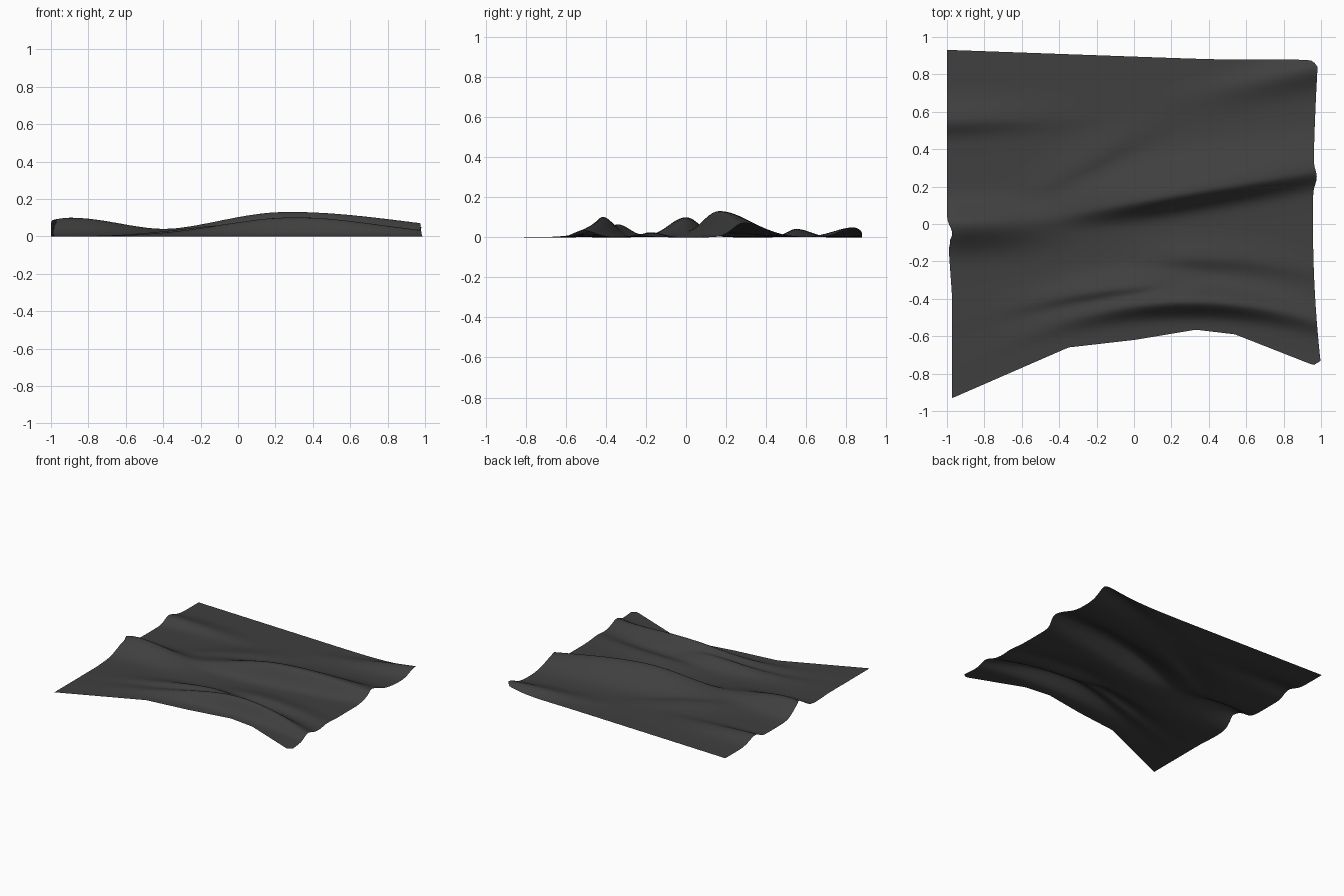
import bpy, bmesh, math

if "Cube" in bpy.data.objects:
    bpy.data.objects.remove(bpy.data.objects["Cube"])

N = 110
# Front hem y(x): a handful of points, smoothly joined
HEM = [(-.97, -.93), (-.35, -.66), (0, -.62), (.33, -.565), (.54, -.59), (.96, -.755), (1, -.73)]

# Folds: crest centre x, y, slope, bend, height, reach left/right, width front/back
FOLDS = [
    (.27, .165, .17, 0, .131, .55, .9, .072, .16),
    (-.9, 0, .02, 0, .1, .25, .43, .12, .1),
    (.3, -.415, 0, -.22, .102, .55, .65, .062, .08),
    (0, -.335, .1, -.1, .06, .45, .25, .048, .08),
    (.35, -.18, 0, -.2, .025, .3, .6, .055, .09),
    (-1, .55, .03, 0, .042, .5, .5, .065, .1),
    (-.25, .33, .5, 0, .022, .3, .3, .08, .12),
    (1, .84, .22, 0, .05, .5, .5, .09, .07),
]


def mix(a, b, t):
    return a + (b - a) * t


def bump(d, w):
    return math.exp(-(d / w) ** 2)


def hem(x):
    for (xa, ya), (xb, yb) in zip(HEM, HEM[1:]):
        if x <= xb:
            return mix(ya, yb, max((x - xa) / (xb - xa), 0))
    return HEM[-1][1]


def back(x):
    return .895 - .036 * x + .015 * bump(x - .9, .3) - .05 * bump(x - 1, .03)


def left(y):
    return -1 + .028 * bump(y + .05, .05) + (.028 if y < -.4 else .07 * max(-y, 0)) * (y < -.1)


def right(y):
    return .957 + .075 * y * y * (y < 0) + .035 * y * y * (y > 0) + .018 * bump(y - .25, .05)


def height(x, y):
    total = 0
    for cx, cy, slope, bend, h, reach_l, reach_r, front_w, back_w in FOLDS:
        t = x - cx
        d = y - (cy + slope * t + bend * t * t)
        h *= bump(t, reach_l if t < 0 else reach_r)
        total += (h * bump(d, front_w if d < 0 else back_w)) ** 1.6
    return total ** (1 / 1.6)


# Draped cloth sheet: a grid fitted to the outline and raised along the folds
bm = bmesh.new()
rows = []
for j in range(N + 1):
    row = []
    for i in range(N + 1):
        x = mix(-.98, .98, i / N)
        for step in range(2):
            y = mix(hem(x), back(x), j / N)
            x = mix(left(y), right(y), i / N)
        y = mix(hem(x), back(x), j / N)
        row.append(bm.verts.new((x, y, height(x, y))))
    rows.append(row)
for lower, upper in zip(rows, rows[1:]):
    for i in range(N):
        face = bm.faces.new((lower[i], lower[i + 1], upper[i + 1], upper[i]))
        face.smooth = True
mesh = bpy.data.meshes.new("cloth_sheet")
bm.to_mesh(mesh)
bm.free()
cloth = bpy.data.objects.new("cloth_sheet", mesh)
bpy.context.collection.objects.link(cloth)

# Dark fabric
fabric = bpy.data.materials.new("dark_fabric")
fabric.diffuse_color = (.05, .05, .05, 1)
fabric.use_nodes = True
fabric.node_tree.nodes["Principled BSDF"].inputs["Base Color"].default_value = fabric.diffuse_color
mesh.materials.append(fabric)
